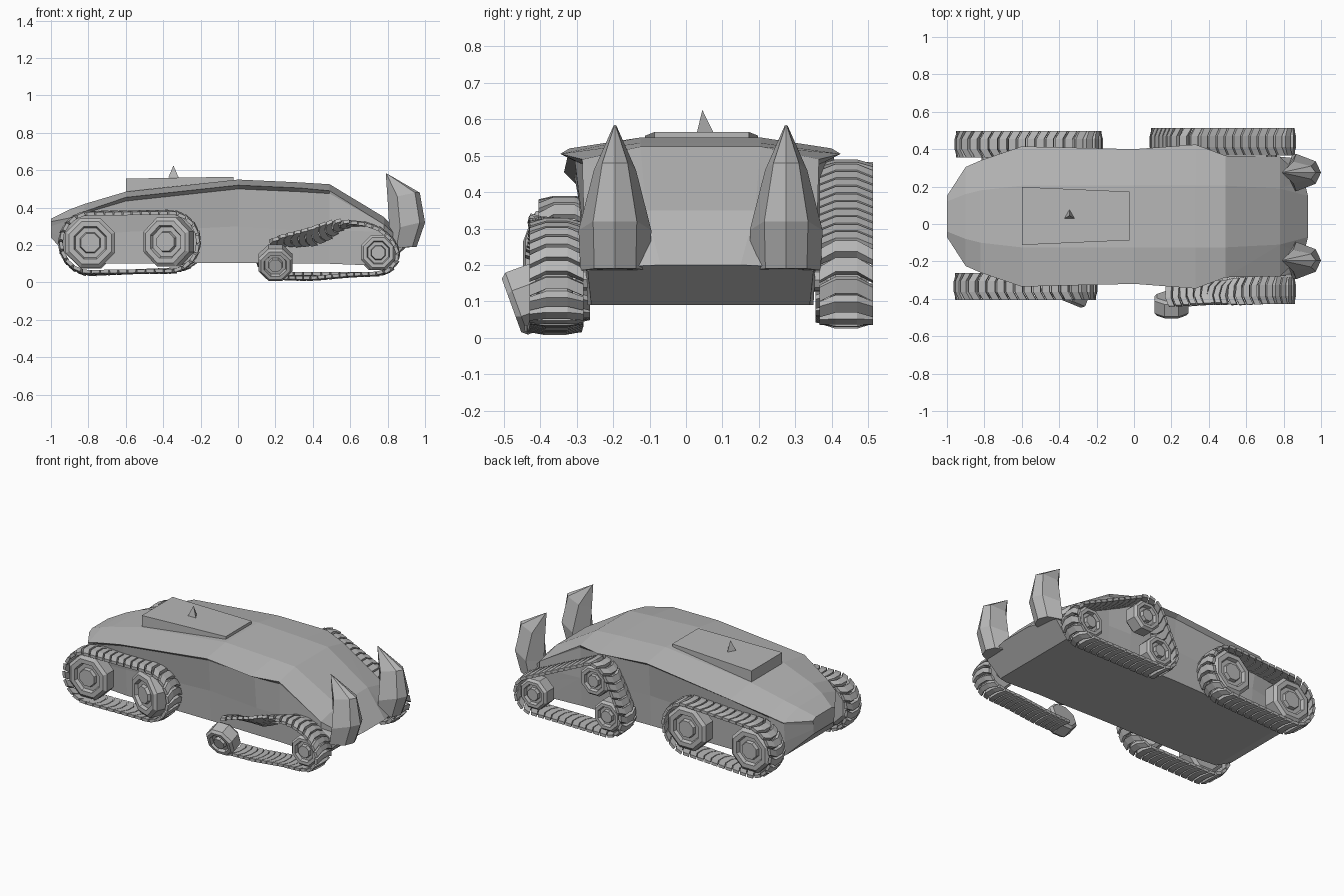
import bpy, bmesh, math
from mathutils import Vector, Matrix

if "Cube" in bpy.data.objects:
    bpy.data.objects.remove(bpy.data.objects["Cube"])

CY = 0.04  # hull centre line in y
grey = bpy.data.materials.new("plain grey")
grey.diffuse_color = (0.48, 0.48, 0.48, 1)
grey.use_nodes = True
grey.node_tree.nodes["Principled BSDF"].inputs["Base Color"].default_value = grey.diffuse_color


def finish(name, bm):
    bmesh.ops.recalc_face_normals(bm, faces=bm.faces)
    me = bpy.data.meshes.new(name)
    bm.to_mesh(me)
    bm.free()
    me.materials.append(grey)
    ob = bpy.data.objects.new(name, me)
    bpy.context.collection.objects.link(ob)
    return ob


def loft(bm, rings, caps=True):
    """Skin a list of equally long point rings."""
    vs = [[bm.verts.new(p) for p in r] for r in rings]
    n = len(rings[0])
    for a, b in zip(vs, vs[1:]):
        for i in range(n):
            j = (i + 1) % n
            bm.faces.new((a[i], a[j], b[j], b[i]))
    if caps:
        bm.faces.new(vs[0])
        bm.faces.new(vs[-1])


# Hull: half sections (half width, z) from keel to roof shoulder
sections = [
    (-1.00, [(.10, .24), (.105, .27), (.105, .30), (.11, .325), (.08, .34)]),
    (-0.90, [(.24, .13), (.25, .22), (.26, .335), (.265, .345), (.12, .39)]),
    (-0.82, [(.28, .10), (.29, .25), (.295, .37), (.30, .38), (.14, .42)]),
    (-0.60, [(.30, .10), (.31, .27), (.345, .435), (.375, .455), (.165, .485)]),
    (0.00, [(.31, .105), (.32, .30), (.335, .50), (.36, .52), (.165, .55)]),
    (0.33, [(.31, .10), (.325, .28), (.345, .485), (.385, .505), (.165, .535)]),
    (0.49, [(.31, .10), (.32, .28), (.32, .475), (.325, .49), (.165, .525)]),
    (0.78, [(.31, .09), (.315, .185), (.32, .27), (.32, .31), (.15, .35)]),
    (0.92, [(.30, .09), (.31, .183), (.28, .192), (.20, .196), (.11, .20)]),
]
bm = bmesh.new()
rings = []
for x, half in sections:
    def px(w, z):
        if x < 0.7:
            return x
        if z < .18:
            return .74 if x < .9 else .79   # undercut chin
        return x if x < .9 else x + .01 - max(0, w - .11) * .25
    rings.append([(px(w, z), CY + w, z) for w, z in half] +
                 [(px(w, z), CY - w, z) for w, z in reversed(half)])
loft(bm, rings)
bmesh.ops.triangulate(bm, faces=[f for f in bm.faces if len(f.verts) == 4 and
                                 f.calc_center_median().x > .49])
finish("hull", bm)

# Roof hatch plate and small spike
bm = bmesh.new()
loft(bm, [[(x, CY + .003 + s * w, z) for s, z in ((-1, z0), (1, z0), (1, z1), (-1, z1))]
          for x, w, z0, z1 in ((-.6, .155, .47, .555), (-.025, .13, .54, .565))])
finish("roof_plate", bm)
bm = bmesh.new()
bmesh.ops.create_cone(bm, cap_ends=True, segments=3, radius1=.032, radius2=0, depth=.065,
                      matrix=Matrix.Translation((-.345, .045, .593)))
finish("roof_spike", bm)

# Front fangs: six sided sections (z, back x, front x, half width, z at front)
for side, name in ((1, "left"), (-1, "right")):
    bm = bmesh.new()
    rings = []
    for z, xb, xf, w, zf in ((.18, .80, .955, .095, .19), (.27, .81, 1.0, .1, .32),
                             (.44, .80, .972, .058, .48), (.585, .79, .80, .004, .58)):
        y, d = CY + side * .235, xf - xb
        rings.append([(xb, y, z), (xb + d * .3, y - w, (z + zf) / 2), (xf - d * .15, y - w * .6, zf),
                      (xf, y, zf), (xf - d * .15, y + w * .6, zf), (xb + d * .3, y + w, (z + zf) / 2)])
    loft(bm, rings)
    finish(name + "_fang", bm)


def wheel(name, x, y, z, r, out, tilt=0, yaw=0, axle=True):
    """Eight sided wheel with a dished face and hub; out is the outward y sign."""
    bm = bmesh.new()
    profile = [(.2 * r, -.05), (.85 * r, -.05), (r, -.035), (r, .035), (.86 * r, .05),
               (.66 * r, .05), (.6 * r, .03), (.42 * r, .03), (.38 * r, .05), (.2 * r, .05)]
    loft(bm, [[(q * math.cos(a), out * h, q * math.sin(a))
               for a in [math.pi / 8 + k * math.pi / 4 for k in range(8)]] for q, h in profile])
    ob = finish(name, bm)
    ob.location = (x, y, z)
    ob.rotation_euler = (math.radians(tilt), 0, math.radians(yaw))
    if axle:
        bm = bmesh.new()
        inner = CY + out * .22
        loft(bm, [[(x + .03 * math.cos(k * math.pi / 4), yy, z + .03 * math.sin(k * math.pi / 4))
                   for k in range(8)] for yy in (inner, y)])
        finish(name + "_axle", bm)


def belt(circles, y):
    """Taut closed path round the outside of a set of wheels."""
    pts = []
    for k in range(96):
        a = 2 * math.pi * k / 96
        dx, dz = math.cos(a), math.sin(a)
        cx, cz, r = max(circles, key=lambda c: c[0] * dx + c[1] * dz + c[2])
        pts.append((cx + r * dx, y, cz + r * dz, 0))
    return pts + [pts[0]]


def track(name, path, n, hw):
    """Chevron pads spaced evenly along a path of (x, y, z, roll)."""
    pts = [(Vector(p[:3]), p[3]) for p in path]
    lens = [(b[0] - a[0]).length for a, b in zip(pts, pts[1:])]
    step = sum(lens) / n

    def at(d):
        d = min(max(d, 0), sum(lens) - 1e-6)
        for i, l in enumerate(lens):
            if d <= l:
                f = d / l if l else 0
                return pts[i][0].lerp(pts[i + 1][0], f), pts[i][1] * (1 - f) + pts[i + 1][1] * f
            d -= l
        return pts[-1]

    bm = bmesh.new()
    for k in range(n):
        d = (k + .5) * step
        p, roll = at(d)
        t = (at(d + step * .5)[0] - at(d - step * .5)[0]).normalized()
        lat = Matrix.Rotation(math.radians(roll), 3, t) @ Vector((0, 1, 0))
        nrm = lat.cross(t).normalized()
        rings = []
        for s, shift, top in ((-1, -.25, .018), (-.4, .25, .026), (.4, .25, .026), (1, -.25, .018)):
            c = p + lat * (s * hw) + t * (shift * step)
            g = t * (step * .45)
            rings.append([c - g, c + g, c + g * .9 + nrm * top, c - g * .9 + nrm * top])
        loft(bm, rings)
    finish(name, bm)


# Rear running gear: two large wheels a side
for side, y, yaw, wheels in (("right", -.334, -22, [(-.79, .212, .145), (-.37, .217, .145)]),
                             ("left", .427, 0, [(-.785, .205, .145), (-.34, .225, .145)])):
    out = 1 if side == "left" else -1
    for (x, z, r), nm, yw in zip(wheels, ("back", "front"), (0, yaw)):
        wheel(f"{side}_rear_{nm}_wheel", x, y + out * (.025 if yw else .01), z, r - .003, out, 0, yw)
    track(f"{side}_rear_track", belt(wheels, y), 36, .071)

# Left front running gear: triangle of three small wheels
tri = [(.735, .159, .102), (.31, .358, .102), (.215, .157, .102)]
for (x, z, r), nm in zip(tri, ("front", "top", "back")):
    wheel(f"left_front_{nm}_wheel", x, .445, z, r - .003, 1)
track("left_front_track", belt(tri, .44), 38, .074)

# Right front running gear: one wheel fallen off and a slack, twisted track
wheel("right_front_front_wheel", .75, -.36, .16, .10, -1)
wheel("right_front_fallen_wheel", .20, -.432, .106, .098, -1, tilt=20, axle=False)
loose = [(.24, -.37, .036, 0), (.40, -.36, .034, 0), (.60, -.355, .052, 0), (.74, -.355, .058, 0),
         (.80, -.355, .075, 0), (.838, -.355, .12, 0), (.84, -.355, .17, 0), (.81, -.355, .225, 0),
         (.75, -.355, .275, 0), (.68, -.355, .30, 0), (.60, -.36, .305, 5), (.53, -.365, .295, 20),
         (.47, -.37, .265, 35), (.40, -.375, .238, 38), (.32, -.37, .225, 30), (.24, -.37, .215, 20),
         (.18, -.37, .20, 10)]
track("right_front_track", loose, 36, .074)
